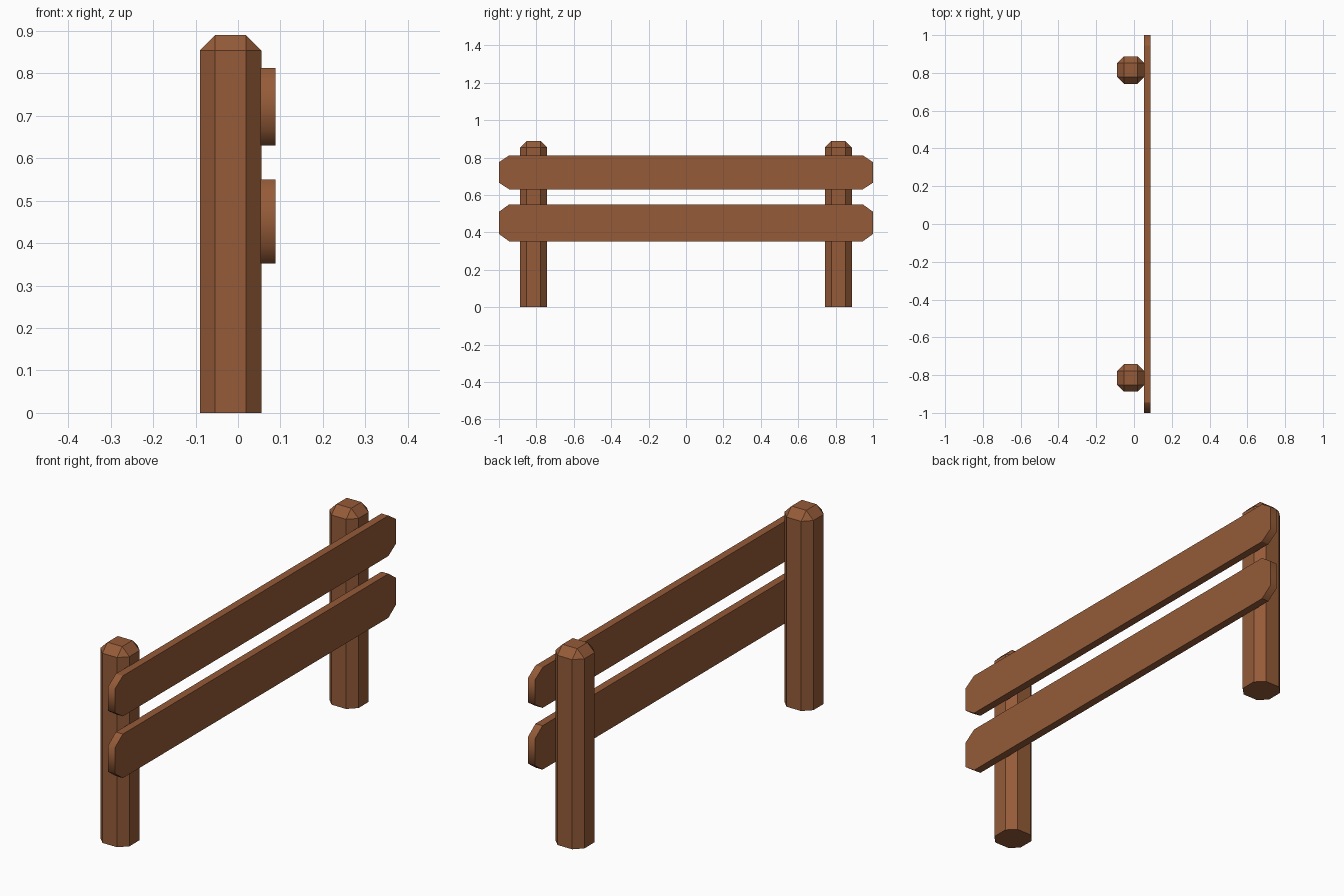
import bpy, bmesh

if "Cube" in bpy.data.objects:
    bpy.data.objects.remove(bpy.data.objects["Cube"])

wood = bpy.data.materials.new("brown wood")
wood.diffuse_color = (0.30, 0.105, 0.04, 1)
wood.use_nodes = True
wood.node_tree.nodes["Principled BSDF"].inputs["Base Color"].default_value = wood.diffuse_color


def finish(bm, name):
    bmesh.ops.recalc_face_normals(bm, faces=bm.faces)
    me = bpy.data.meshes.new(name)
    bm.to_mesh(me)
    bm.free()
    me.materials.append(wood)
    ob = bpy.data.objects.new(name, me)
    bpy.context.collection.objects.link(ob)
    return ob


# Square post with chamfered corners and top, flat at the ground
def post(name, y, r=0.0725, h=0.89, chamfer=0.036):
    bm = bmesh.new()
    bmesh.ops.create_cube(bm, size=1)
    for v in bm.verts:
        v.co = (v.co.x * 2 * r - 0.0175, v.co.y * 2 * r + y, (v.co.z + 0.5) * h)
    edges = [e for e in bm.edges if max(v.co.z for v in e.verts) > 0.01]
    bmesh.ops.bevel(bm, geom=edges, offset=chamfer, offset_type='OFFSET',
                    segments=1, profile=0.5, affect='EDGES')
    finish(bm, name)


# Plank with clipped, softly shaded ends
def plank(name, z0, z1, x0=0.053, x1=0.088):
    c = 0.2 * (z1 - z0)
    side = [(0.945, z0), (1.0, z0 + c), (1.0, z1 - c), (0.945, z1)]
    outline = side + [(-y, z) for y, z in reversed(side)]
    bm = bmesh.new()
    face = bm.faces.new([bm.verts.new((x0, y, z)) for y, z in outline])
    out = bmesh.ops.extrude_face_region(bm, geom=[face])
    bmesh.ops.translate(bm, vec=(x1 - x0, 0, 0),
                        verts=[g for g in out["geom"] if isinstance(g, bmesh.types.BMVert)])
    for f in bm.faces:
        f.smooth = len(f.verts) == 4 and abs(f.calc_center_median().y) > 0.9
    for e in bm.edges:
        e.smooth = all(f.smooth for f in e.link_faces)
    finish(bm, name)


post("left_post", -0.815)
post("right_post", 0.815)
plank("upper_plank", 0.63, 0.812)
plank("lower_plank", 0.352, 0.55)
